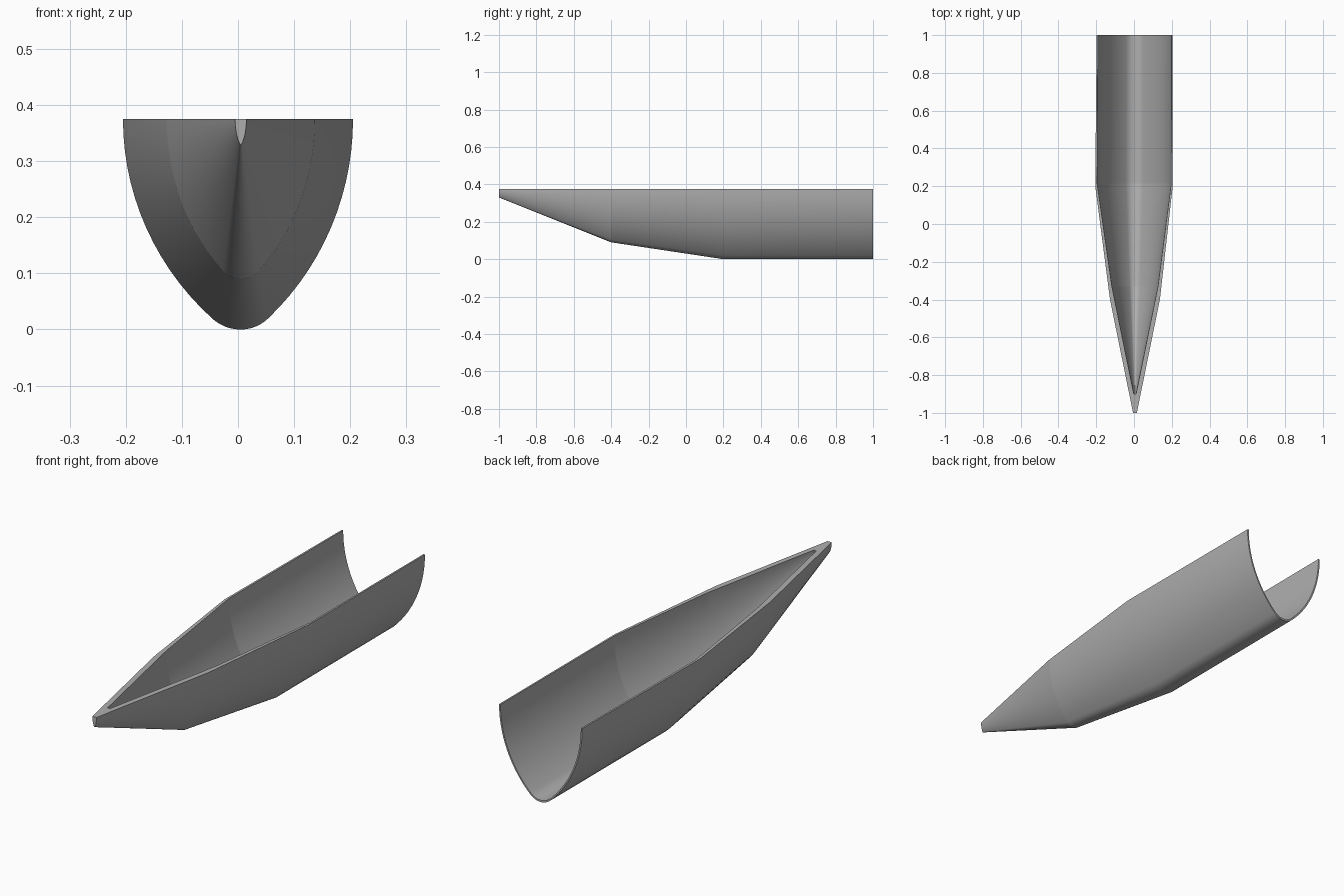
import bpy, bmesh
from math import radians, sin, cos, tan

cube = bpy.data.objects.get("Cube")
if cube:
    bpy.data.objects.remove(cube, do_unlink=True)

TOP = 0.375
KEEL_X = 0.005


def half_profile():
    """Unit half section, (side, depth) from the rim down to the keel."""
    r, off, turn = 0.483, 0.278, radians(47.3)
    pts = [(r * cos(turn * i / 14) - off, r * sin(turn * i / 14)) for i in range(15)]
    cz, fr = off * tan(turn), r - off / cos(turn)
    for i in range(1, 11):
        a = turn + (radians(90) - turn) * i / 10
        pts.append((fr * cos(a), cz + fr * sin(a)))
    w, d = pts[0][0], pts[-1][1]
    return [(x / w, z / d) for x, z in pts]


PROFILE = half_profile()


def ring(bm, y, left, right, bottom):
    """One open U-shaped section from the -x rim to the +x rim."""
    depth = TOP - bottom
    pts = [(-s * left, d) for s, d in PROFILE]
    pts += [(s * right, d) for s, d in reversed(PROFILE[:-1])]
    return [bm.verts.new((KEEL_X + x, y, TOP - d * depth)) for x, d in pts]


def skin(bm, rings):
    for a, b in zip(rings, rings[1:]):
        for i in range(len(a) - 1):
            bm.faces.new((a[i], a[i + 1], b[i + 1], b[i]))


# Sections from stern to bow: y, -x half width, +x half width, keel height
OUTER = [(1, 0.203, 0.2, 0), (0.2, 0.21, 0.2, 0),
         (-0.4, 0.132, 0.132, 0.09), (-1, 0.01, 0.01, 0.33)]
INNER = [(1, 0.196, 0.193, 0.008), (0.215, 0.2, 0.192, 0.008),
         (-0.33, 0.122, 0.122, 0.1), (-0.9, 0.006, 0.006, 0.325)]

bm = bmesh.new()
outer = [ring(bm, *s) for s in OUTER]
inner = [ring(bm, *s) for s in INNER]
skin(bm, outer)
skin(bm, inner)
skin(bm, [outer[0], inner[0]])          # stern edge
bm.faces.new(outer[-1])                 # blunt bow
bm.faces.new(inner[-1])                 # front wall of the hollow
for k in (0, -1):                       # flat rims
    for i in range(3):
        bm.faces.new((outer[i][k], outer[i + 1][k], inner[i + 1][k], inner[i][k]))
bm.faces.new((outer[-1][0], outer[-1][-1], inner[-1][-1], inner[-1][0]))
bmesh.ops.recalc_face_normals(bm, faces=bm.faces[:])

mesh = bpy.data.meshes.new("hull")
bm.to_mesh(mesh)
bm.free()
hull = bpy.data.objects.new("hull", mesh)
bpy.context.collection.objects.link(hull)

# Plain grey
grey = bpy.data.materials.new("grey")
grey.use_nodes = True
color = (0.43, 0.43, 0.43, 1)
grey.diffuse_color = color
grey.node_tree.nodes["Principled BSDF"].inputs["Base Color"].default_value = color
mesh.materials.append(grey)

# Smooth round the section, creased where the hull changes taper
bpy.ops.object.select_all(action="DESELECT")
hull.select_set(True)
bpy.context.view_layer.objects.active = hull
bpy.ops.object.shade_smooth_by_angle(angle=radians(35))
creases = {-0.4, -0.33, 0.215}
for e in mesh.edges:
    ys = {round(mesh.vertices[v].co.y, 3) for v in e.vertices}
    if len(ys) == 1 and ys <= creases:
        e.use_edge_sharp = True
